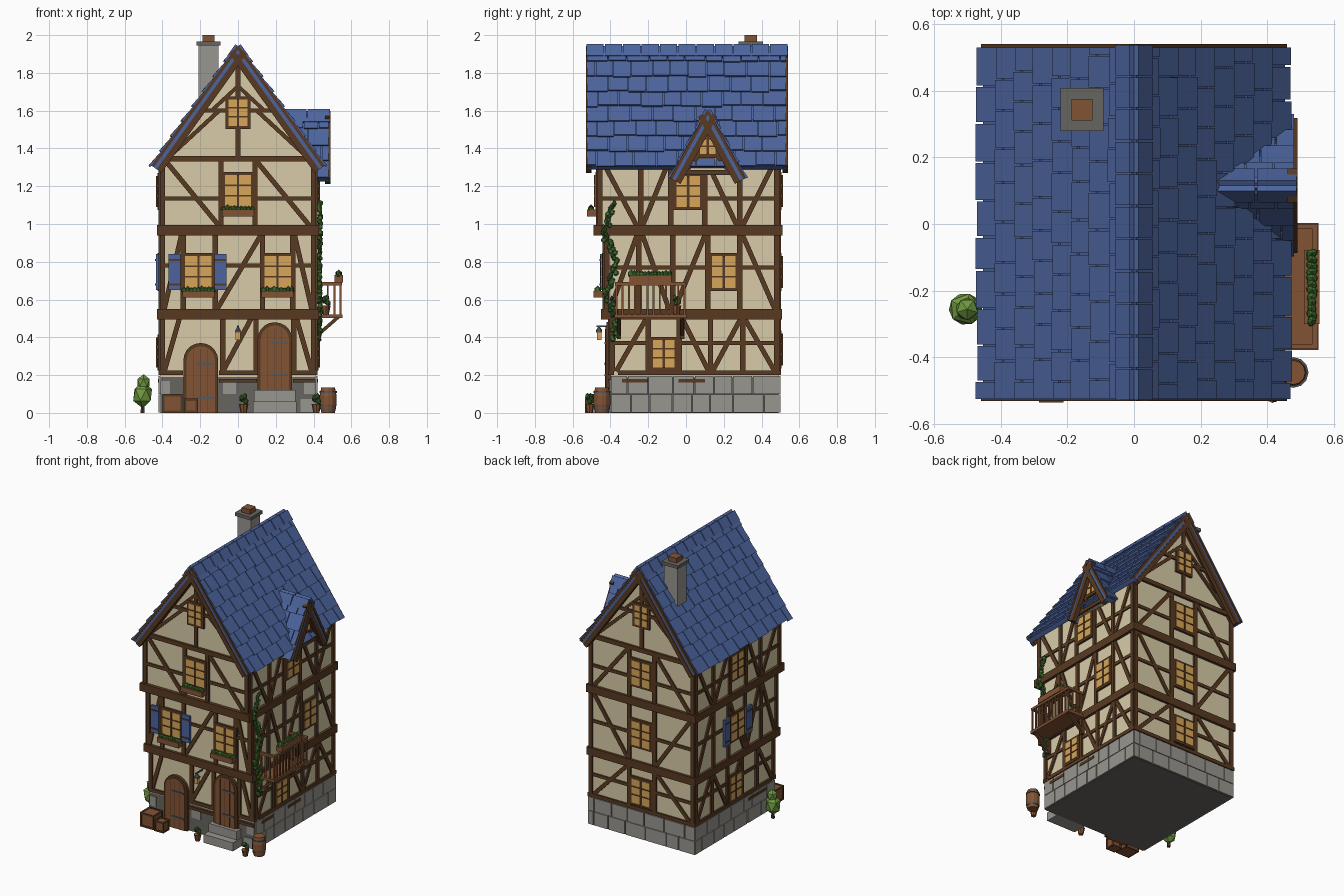
import bpy, bmesh, math, random
from mathutils import Vector, Matrix

if "Cube" in bpy.data.objects:
    bpy.data.objects.remove(bpy.data.objects["Cube"])

random.seed(4)


def material(name, rgb):
    m = bpy.data.materials.new(name)
    m.diffuse_color = [(c / 255 / 12.92 if c < 11 else ((c / 255 + .055) / 1.055) ** 2.4) for c in rgb] + [1]
    m.use_nodes = True
    m.node_tree.nodes["Principled BSDF"].inputs["Base Color"].default_value = m.diffuse_color
    return m


MATS = {n: material(n, c) for n, c in {
    "plaster": (216, 203, 167), "timber": (88, 58, 34), "wood": (130, 84, 52), "slate_blue": (76, 100, 157),
    "stone": (152, 150, 143), "mortar": (103, 101, 96), "amber_glass": (214, 166, 90),
    "leaf": (62, 106, 44), "light_leaf": (112, 154, 64), "iron": (88, 88, 92)}.items()}
PARTS = {}


def part(name, mat):
    """Mesh under construction for a named part."""
    return PARTS.setdefault(name, (bmesh.new(), mat))[0]


# Wall planes: origin, horizontal axis, outward axis
WALLS = {"front0": ((0, -.40, 0), (1, 0, 0), (0, -1, 0)), "front1": ((0, -.43, 0), (1, 0, 0), (0, -1, 0)),
         "front2": ((0, -.465, 0), (1, 0, 0), (0, -1, 0)), "back": ((0, .49, 0), (1, 0, 0), (0, 1, 0)),
         "right": ((.41, 0, 0), (0, 1, 0), (1, 0, 0)), "left": ((-.41, 0, 0), (0, 1, 0), (-1, 0, 0)),
         "dormer": ((.44, .115, 0), (0, 1, 0), (1, 0, 0))}


def prism(bm, wall, pts, d0, d1):
    """Outline drawn on a wall plane, extruded outwards from d0 to d1."""
    o, u, n = (Vector(v) for v in WALLS[wall])
    a, b = ([bm.verts.new(o + u * p[0] + n * d + Vector((0, 0, p[1]))) for p in pts] for d in (d0, d1))
    bm.faces.new(a)
    bm.faces.new(b[::-1])
    for i in range(len(pts)):
        j = (i + 1) % len(pts)
        bm.faces.new((a[i], b[i], b[j], a[j]))


def panel(bm, wall, u0, u1, z0, z1, d0, d1):
    prism(bm, wall, [(u0, z0), (u1, z0), (u1, z1), (u0, z1)], d0, d1)


def beam(bm, wall, u0, z0, u1, z1, w=.026, d0=-.005, d1=.012):
    a, b = Vector((u0, z0)), Vector((u1, z1))
    s = (b - a).orthogonal().normalized() * w / 2
    prism(bm, wall, [a - s, b - s, b + s, a + s], d0, d1)


def box(bm, x0, x1, y0, y1, z0, z1):
    m = Matrix.Translation(((x0 + x1) / 2, (y0 + y1) / 2, (z0 + z1) / 2))
    bmesh.ops.create_cube(bm, size=1, matrix=m @ Matrix.Diagonal((x1 - x0, y1 - y0, z1 - z0, 1)))


def blob(bm, p, r, sub=1):
    m = Matrix.Translation(p) @ Matrix.Rotation(random.random() * 3, 4, 'Z') @ Matrix.Diagonal((*r, 1))
    bmesh.ops.create_icosphere(bm, subdivisions=sub, radius=1, matrix=m)


def lathe(bm, x, y, profile, sides=12):
    for (r0, z0), (r1, z1) in zip(profile, profile[1:]):
        bmesh.ops.create_cone(bm, cap_ends=True, segments=sides, radius1=r0, radius2=r1, depth=z1 - z0,
                              matrix=Matrix.Translation((x, y, (z0 + z1) / 2)))


# Plaster storeys, each jettied out at the front, the top one with its gable
box(part("ground_storey", "plaster"), -.41, .41, -.40, .49, .19, .53)
box(part("middle_storey", "plaster"), -.41, .41, -.43, .49, .52, .97)
prism(part("top_storey", "plaster"), "front2", [(-.41, .96), (.41, .96), (.41, 1.31), (0, 1.885), (-.41, 1.31)], 0, -.955)

# Stone plinth with staggered blocks
box(part("plinth", "mortar"), -.41, .41, -.40, .49, 0, .2)
blocks = part("plinth_blocks", "stone")
for wall, lo, hi in (("right", -.40, .50), ("left", -.40, .50), ("back", -.42, .42)):
    for row in range(2):
        u = lo
        while u < hi - .03:
            v = min(u + random.uniform(.09, .17) * (.6 if row and u == lo else 1), hi)
            v = hi if hi - v < .04 else v
            panel(blocks, wall, u + .003, v - .003, row * .098 + .003, row * .098 + .097, -.01, .011)
            u = v
for u0, u1, z in ((-.41, -.36, .1), (-.08, -.01, .1), (.33, .41, .004), (.35, .41, .1)):
    panel(blocks, "front0", u0, u1, z, z + .07, -.01, .006)

# Horizontal timbers around the house
frame = part("timber_frame", "timber")
for z0, z1, y0, p in ((.2, .225, -.41, .012), (.495, .55, -.45, .018), (.94, .995, -.49, .02)):
    box(frame, -.41 - p, .41 + p, y0 + .05, .49 + p, z0, z1)
    if z0 > .3:
        box(frame, -.41 - p, .41 + p, y0, y0 + .06, z0, z1)
for u0, u1 in ((-.42, -.29), (-.1, .11), (.28, .42)):
    panel(frame, "front0", u0, u1, .2, .225, -.02, .012)
for wall, u0, u1 in (("front0", -.1, .1), ("front0", .29, .41), ("right", -.34, -.2), ("right", -.04, .1), ("left", -.3, -.1)):
    panel(frame, wall, u0, u1, .16, .18, 0, .014)

# Posts, rails and braces; each storey lists posts, rail height and braces as (top u, bottom u)
STOREYS = [
    ("front0", .22, .5, (-.40, -.08, .095, .295, .40), None, ((-.31, -.39), (.07, -.08), (.31, .39))),
    ("front1", .55, .94, (-.40, -.29, -.12, .13, .29, .40), .78, ((.12, -.11), (-.3, -.39), (.3, .39))),
    ("front2", .99, 1.33, (-.40, -.09, .09, .40), 1.135, ((-.38, -.1), (.1, .38))),
    ("back", .22, .5, (-.40, -.1, .1, .40), .36, ((-.11, -.38), (.11, .38))),
    ("back", .55, .94, (-.40, -.1, .1, .40), .74, ((-.38, -.11), (.38, .11))),
    ("back", .99, 1.33, (-.40, -.1, .1, .40), 1.135, ((-.11, -.38), (.11, .38)))]
for s in ("right", "left"):
    STOREYS += [
        (s, .22, .5, (-.39, -.2, -.035, .13, .3, .48), .37, ((-.21, -.37), (-.02, .12), (.29, .14), (.31, .47))),
        (s, .55, .94, (-.42, -.25, -.07, .115, .285, .48), .77, ((-.26, -.4), (.1, -.06), (.3, .47), (-.23, -.09))),
        (s, .99, 1.31, (-.455, -.24, -.08, .1, .285, .48), 1.135, ((-.43, -.26), (-.1, -.23), (.12, .27), (.46, .3)))]
for wall, z0, z1, posts, rail, braces in STOREYS:
    for u in posts:
        beam(frame, wall, u, z0, u, z1, .028)
    if rail:
        for a, b in zip(posts, posts[1:]):
            beam(frame, wall, a, rail, b, rail, .022, d1=.009)
    for a, b in braces:
        beam(frame, wall, a, z1, b, z0, d1=.010)

# Gable timbers
for wall in ("front2", "back"):
    beam(frame, wall, -.4, 1.345, .4, 1.345, .03, d1=.016)
    beam(frame, wall, -.22, 1.6, .22, 1.6, .022)
    beam(frame, wall, 0, 1.36, 0, 1.87, .024)
    for s in (-1, 1):
        beam(frame, wall, s * .41, 1.29, 0, 1.868, .03)
        beam(frame, wall, 0, 1.73, s * .14, 1.6, .02)
        beam(frame, wall, s * .1, 1.6, s * .36, 1.36, .022)


def window(wall, u, z0, z1, w=.14):
    panel(part("window_frames", "timber"), wall, u - w / 2 - .016, u + w / 2 + .016, z0 - .016, z1 + .016, -.01, .015)
    panel(part("window_panes", "amber_glass"), wall, u - w / 2, u + w / 2, z0, z1, 0, .019)
    bars = part("window_bars", "timber")
    beam(bars, wall, u, z0, u, z1, .011, .01, .023)
    for k in (.35, .68):
        beam(bars, wall, u - w / 2, z0 + k * (z1 - z0), u + w / 2, z0 + k * (z1 - z0), .008, .01, .022)


def flower_box(wall, u, z, w):
    panel(part("flower_boxes", "wood"), wall, u - w / 2, u + w / 2, z, z + .036, .01, .06)
    o, ax, n = (Vector(v) for v in WALLS[wall])
    for i in range(9):
        blob(part("flower_box_plants", "leaf"), o + ax * (u + w * (i / 8 - .5) * .88) + n * .038 + Vector((0, 0, z + .04)),
             (.013, .02, random.uniform(.012, .024)))


for spec in (("front1", -.21, .66, .83), ("front1", .21, .66, .83), ("front2", 0, 1.09, 1.26),
             ("right", -.118, .24, .385, .115), ("right", .2, .66, .83, .125), ("right", .012, 1.09, 1.255, .125),
             ("left", .05, .24, .4, .12), ("left", .03, .66, .83), ("left", .03, 1.09, 1.255, .125),
             ("back", 0, .25, .42), ("back", 0, .66, .83), ("back", 0, 1.09, 1.26),
             ("front2", 0, 1.52, 1.66, .10), ("back", 0, 1.52, 1.66, .10), ("dormer", 0, 1.37, 1.49, .08)):
    window(*spec)
for wall, u, z in (("front1", -.21, .61), ("front1", .21, .61), ("front2", 0, 1.04)):
    flower_box(wall, u, z, .17)
for wall, c in (("front1", -.215), ("left", .03)):
    for s in (-1, 1):
        panel(part("shutters", "slate_blue"), wall, c + s * .09, c + s * .153, .65, .84, .01, .025)
        for z in (.68, .81):
            panel(part("shutter_straps", "timber"), wall, c + s * .09, c + s * .153, z - .005, z + .005, .02, .029)


# Arched doors
def arch(u, hw, z0, z1):
    c = z1 - hw
    return [(u - hw, z0), (u + hw, z0)] + [(u + hw * math.cos(math.pi * i / 10), c + hw * math.sin(math.pi * i / 10)) for i in range(11)]


for u, z0, z1 in ((-.197, 0, .37), (.195, .12, .48)):
    prism(part("door_frames", "timber"), "front0", arch(u, .092, z0, z1), -.01, .02)
    prism(part("doors", "wood"), "front0", arch(u, .075, z0, z1 - .017), 0, .026)
    for k in (-.037, 0, .037):
        beam(part("door_grooves", "timber"), "front0", u + k, z0, u + k, z1 - .035, .004, .02, .028)
    for z in (z0 + .08, z1 - .11):
        beam(part("door_hinges", "iron"), "front0", u - .02, z, u + .07, z, .012, .02, .031)
box(part("door_steps", "stone"), .08, .31, -.50, -.40, 0, .06)
box(part("door_steps", "stone"), .085, .305, -.45, -.40, .06, .12)

# Lantern on its bracket
box(part("lantern_iron", "iron"), -.004, .004, -.475, -.40, .455, .463)
box(part("lantern_iron", "iron"), -.016, .016, -.476, -.444, .425, .435)
lathe(part("lantern_iron", "iron"), 0, -.46, [(.018, .435), (.003, .458)], 6)
box(part("lantern_glass", "amber_glass"), -.012, .012, -.472, -.448, .385, .425)


# Roof slopes covered in staggered tiles
def slab(bm, ridge, along, down, normal, a0, a1, s0, s1, n0, n1, tilt=0):
    v = [bm.verts.new(ridge + along * a + down * s + normal * (n + tilt * (s == s1)))
         for a in (a0, a1) for s in (s0, s1) for n in (n0, n1)]
    for f in ((0, 1, 3, 2), (4, 6, 7, 5), (0, 4, 5, 1), (2, 3, 7, 6), (0, 2, 6, 4), (1, 5, 7, 3)):
        bm.faces.new([v[i] for i in f])


def roof(name, ridge, along, half, drop, length, rows, tile, edges):
    up = Vector((0, 0, 1))
    for s in (-1, 1):
        side = s * Vector((-along.y, along.x, 0))
        down = (side * half - up * drop).normalized()
        base = (ridge, along, down, (side * drop + up * half).normalized())
        run = math.hypot(half, drop)
        slab(part(name + "_deck", "slate_blue"), *base, .004, length - .004, 0, run, -.03, 0)
        for e in edges:
            a, b = (0, .03) if e == 0 else (length - .03, length)
            slab(part(name + "_bargeboards", "timber"), *base, a, b, 0, run, -.058, -.026)
            slab(part(name + "_bargeboards", "timber"), *base, a, b, 0, run, -.008, .008)
        h = run / rows
        for r in range(rows):
            a = .006
            while a < length - .012:
                w = tile * random.uniform(.85, 1.15) * (.5 if a < .01 and r % 2 else 1)
                b = length - .006 if a + w > length - .03 else a + w
                slab(part(name + "_tiles", "slate_blue"), *base, a, b - .005, max(0, r * h - .01),
                     (r + 1) * h + random.uniform(0, .012), -.004, .008, .012)
                a = b
        # ridge caps
        n = max(2, round(length / .1))
        for i in range(n):
            slab(part(name + "_ridge", "slate_blue"), *base, length * i / n + .003, length * (i + 1) / n - .003, -.004, .07, 0, .02)


roof("main_roof", Vector((0, -.53, 1.937)), Vector((0, 1, 0)), .452, .632, 1.07, 8, .105, (0, 1))
roof("dormer_roof", Vector((.24, .115, 1.595)), Vector((1, 0, 0)), .195, .355, .25, 4, .09, (1,))

# Dormer front and its timbers
prism(part("dormer_wall", "plaster"), "dormer", [(-.16, 1.26), (.16, 1.26), (0, 1.54)], -.2, 0)
beam(frame, "dormer", -.17, 1.275, .17, 1.275, .024, -.02, .015)
beam(frame, "dormer", -.1, 1.36, .1, 1.36, .02)
beam(frame, "dormer", 0, 1.48, 0, 1.55, .02)
for s in (-1, 1):
    beam(frame, "dormer", s * .165, 1.26, 0, 1.55, .024, d1=.02)
    beam(frame, "dormer", s * .05, 1.36, s * .11, 1.28, .018)

# Chimney
box(part("chimney", "stone"), -.208, -.102, .29, .395, 1.5, 1.95)
box(part("chimney_cap", "mortar"), -.22, -.092, .278, .407, 1.945, 1.967)
box(part("chimney_pot", "wood"), -.188, -.124, .31, .375, 1.96, 2.0)

# Balcony with railing, brackets and planter
bal = part("balcony", "wood")
box(bal, .41, .553, -.378, .003, .503, .522)
for x0, x1, y0, y1 in ((.535, .55, -.375, 0), (.42, .55, -.375, -.36), (.42, .55, -.015, 0)):
    box(bal, x0, x1, y0, y1, .675, .692)
for i in range(12):
    y = -.368 + i * .0327
    box(bal, .538, .547, y - .005, y + .005, .52, .68)
for y in (-.368, -.008):
    for x in (.44, .475, .51):
        box(bal, x - .005, x + .005, y - .005, y + .005, .52, .68)
for y in (-.355, -.02):
    box(part("balcony_brackets", "timber"), .41, .432, y - .011, y + .011, .39, .505)
    slab(part("balcony_brackets", "timber"), Vector((.42, y, .41)), Vector((0, 1, 0)), Vector((.75, 0, .66)),
         Vector((-.66, 0, .75)), -.009, .009, 0, .15, -.009, .009)
box(part("balcony_planter", "wood"), .51, .556, -.3, -.078, .69, .73)
for i in range(12):
    blob(part("balcony_plants", "leaf"), (.533, -.29 + i * .0184, .735), (.02, .014, random.uniform(.015, .027)))

# Ivy climbing the right front corner
for i in range(75):
    t = i / 74
    p = (.428 + random.random() * .012, -.385 - .025 * t + .02 * math.sin(t * 14) + random.uniform(-.018, .018), .39 + .72 * t)
    blob(part("ivy", "leaf"), p, (.01, .016, .016))

# Potted plants
for x, y, z in ((.03, -.495, 0), (.415, -.51, 0), (.465, -.05, .522)):
    lathe(part("plant_pots", "wood"), x, y, [(.016, z), (.024, z + .04), (.026, z + .046)], 8)
    for i in range(5):
        blob(part("pot_plants", "leaf"), (x + .013 * math.cos(i * 1.3), y + .013 * math.sin(i * 1.3), z + .06 + .007 * i),
             (.014, .014, .018))

# Topiary
lathe(part("topiary_trunk", "timber"), -.505, -.255, [(.012, 0), (.01, .06)], 6)
blob(part("topiary", "light_leaf"), (-.505, -.255, .095), (.053, .056, .07))
blob(part("topiary", "light_leaf"), (-.5, -.255, .16), (.037, .037, .045))

# Barrel
lathe(part("barrel", "wood"), .477, -.445, [(.036, 0), (.045, .045), (.045, .09), (.036, .135)])
for z, r in ((.02, .043), (.105, .046)):
    lathe(part("barrel_hoops", "iron"), .477, -.445, [(r, z), (r, z + .01)])

# Crates with edge battens
for x0, x1, y0, y1, h in ((-.4, -.293, -.53, -.425, .1), (-.285, -.212, -.535, -.465, .075)):
    box(part("crates", "wood"), x0 + .004, x1 - .004, y0 + .004, y1 - .004, 0, h - .004)
    e, cb = .012, part("crate_battens", "timber")
    for x in (x0, x1 - e):
        for y in (y0, y1 - e):
            box(cb, x, x + e, y, y + e, 0, h)
        for z in (0, h - e):
            box(cb, x, x + e, y0, y1, z, z + e)
    for y in (y0, y1 - e):
        for z in (0, h - e):
            box(cb, x0, x1, y, y + e, z, z + e)

# Turn every part into an object
for name, (bm, mat) in PARTS.items():
    bmesh.ops.recalc_face_normals(bm, faces=bm.faces)
    me = bpy.data.meshes.new(name)
    bm.to_mesh(me)
    bm.free()
    me.materials.append(MATS[mat])
    bpy.context.collection.objects.link(bpy.data.objects.new(name, me))
